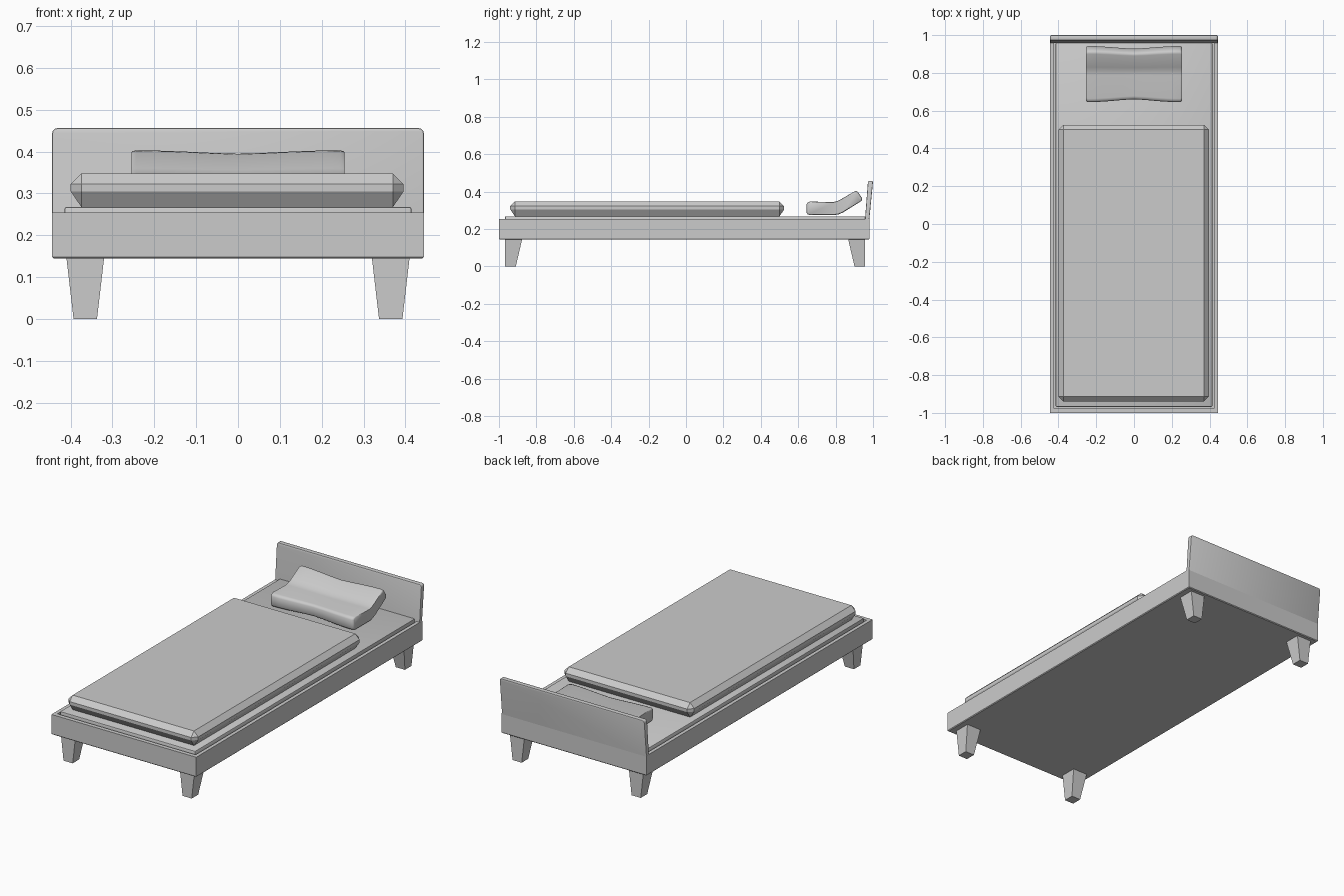
import bpy, bmesh, math

if "Cube" in bpy.data.objects:
    bpy.data.objects.remove(bpy.data.objects["Cube"], do_unlink=True)

# One neutral grey for the whole bed
grey = bpy.data.materials.new("light_grey")
grey.use_nodes = True
GREY = (0.6, 0.6, 0.6, 1)
grey.diffuse_color = GREY
grey.node_tree.nodes["Principled BSDF"].inputs["Base Color"].default_value = GREY


def finish(name, bm, smooth=None):
    bmesh.ops.recalc_face_normals(bm, faces=bm.faces)
    mesh = bpy.data.meshes.new(name)
    bm.to_mesh(mesh)
    bm.free()
    mesh.materials.append(grey)
    ob = bpy.data.objects.new(name, mesh)
    bpy.context.collection.objects.link(ob)
    if smooth:
        bpy.ops.object.select_all(action='DESELECT')
        ob.select_set(True)
        bpy.context.view_layer.objects.active = ob
        bpy.ops.object.shade_smooth_by_angle(angle=math.radians(smooth))
    return ob


def loft(rings):
    """Skin a list of equal rings and cap both ends."""
    bm = bmesh.new()
    loops = [[bm.verts.new(p) for p in ring] for ring in rings]
    n = len(loops[0])
    for a, b in zip(loops, loops[1:]):
        for i in range(n):
            j = (i + 1) % n
            bm.faces.new((a[i], a[j], b[j], b[i]))
    bm.faces.new(loops[0])
    bm.faces.new(loops[-1])
    bmesh.ops.recalc_face_normals(bm, faces=bm.faces)
    return bm


def rect(x0, x1, y0, y1, z):
    return [(x0, y0, z), (x1, y0, z), (x1, y1, z), (x0, y1, z)]


def bevel(bm, width, segments=1, edges=None):
    bmesh.ops.bevel(bm, geom=edges or bm.edges[:], offset=width, segments=segments,
                    profile=0.5, affect='EDGES')


W = 0.444

# Frame tray: outer walls, rim, then a recess for the mattress
bm = loft([rect(-W + 0.004, W - 0.004, -0.996, 0.976, 0.144),
           rect(-W, W, -1, 0.98, 0.148),
           rect(-W, W, -1, 0.98, 0.255),
           rect(-0.424, 0.424, -0.977, 0.966, 0.255),
           rect(-0.424, 0.424, -0.977, 0.966, 0.2)])
finish("bed_frame", bm)

# Mattress sitting in the tray
bm = loft([rect(-0.415, 0.415, -0.968, 0.96, z) for z in (0.2, 0.268)])
bevel(bm, 0.006, 2)
finish("mattress", bm, 40)

# Headboard leaning slightly back
bm = loft([rect(-W, W, 0.957, 0.98, 0.25), rect(-W, W, 0.973, 1.0, 0.456)])
bm.edges.ensure_lookup_table()
corners = [e for e in bm.edges if abs(e.verts[0].co.x - e.verts[1].co.x) < 0.01
           and min(v.co.z for v in e.verts) > 0.4]
bevel(bm, 0.012, 3, corners)
rim = [e for e in bm.edges if len(e.link_faces) == 2
       and max(v.co.z for v in e.verts) > 0.3 and e.calc_face_angle() > 1.2]
bevel(bm, 0.004, 2, rim)
finish("headboard", bm, 40)

# Tapered legs, straight on the outer end
for side, sx in (("left", 1), ("right", -1)):
    for end, outer, sy in (("front", -0.967, 1), ("back", 0.958, -1)):
        rings = []
        for z, half, depth in ((0, 0.028, 0.057), (0.146, 0.045, 0.091)):
            x = 0.365 * sx
            rings.append(rect(x - half, x + half, outer, outer + sy * depth, z))
        finish(f"{end}_{side}_leg", loft(rings))

# Duvet with broad chamfers, deeper on the underside
bm = loft([rect(-0.4, 0.396, -0.94, 0.525, z) for z in (0.267, 0.348)])
bevel(bm, 0.026)
for v in bm.verts:
    if 0.28 < v.co.z < 0.3:
        v.co.z = 0.305
finish("duvet", bm)

# Pillow: bent cross-section, narrower at the waist, rounded at both ends
profile = [(0.645, 0.288), (0.65, 0.279), (0.662, 0.275), (0.79, 0.275), (0.815, 0.278),
           (0.84, 0.289), (0.93, 0.345), (0.94, 0.353), (0.942, 0.364), (0.92, 0.397),
           (0.912, 0.403), (0.9, 0.401), (0.83, 0.36), (0.81, 0.35), (0.785, 0.344),
           (0.664, 0.347), (0.651, 0.343), (0.645, 0.334)]
cy, cz = 0.8, 0.32
rings = []
half_sizes = [(0.255, 0.93), (0.252, 0.975), (0.243, 1.0), (0.2, 0.995), (0.13, 0.965),
              (0.06, 0.925)]
stations = [(-x, s) for x, s in half_sizes] + [(0, 0.9)] + half_sizes[::-1]
for x, s in stations:
    rings.append([(x, cy + (y - cy) * s, cz + (z - cz) * s) for y, z in profile])
finish("pillow", loft(rings), 50)
